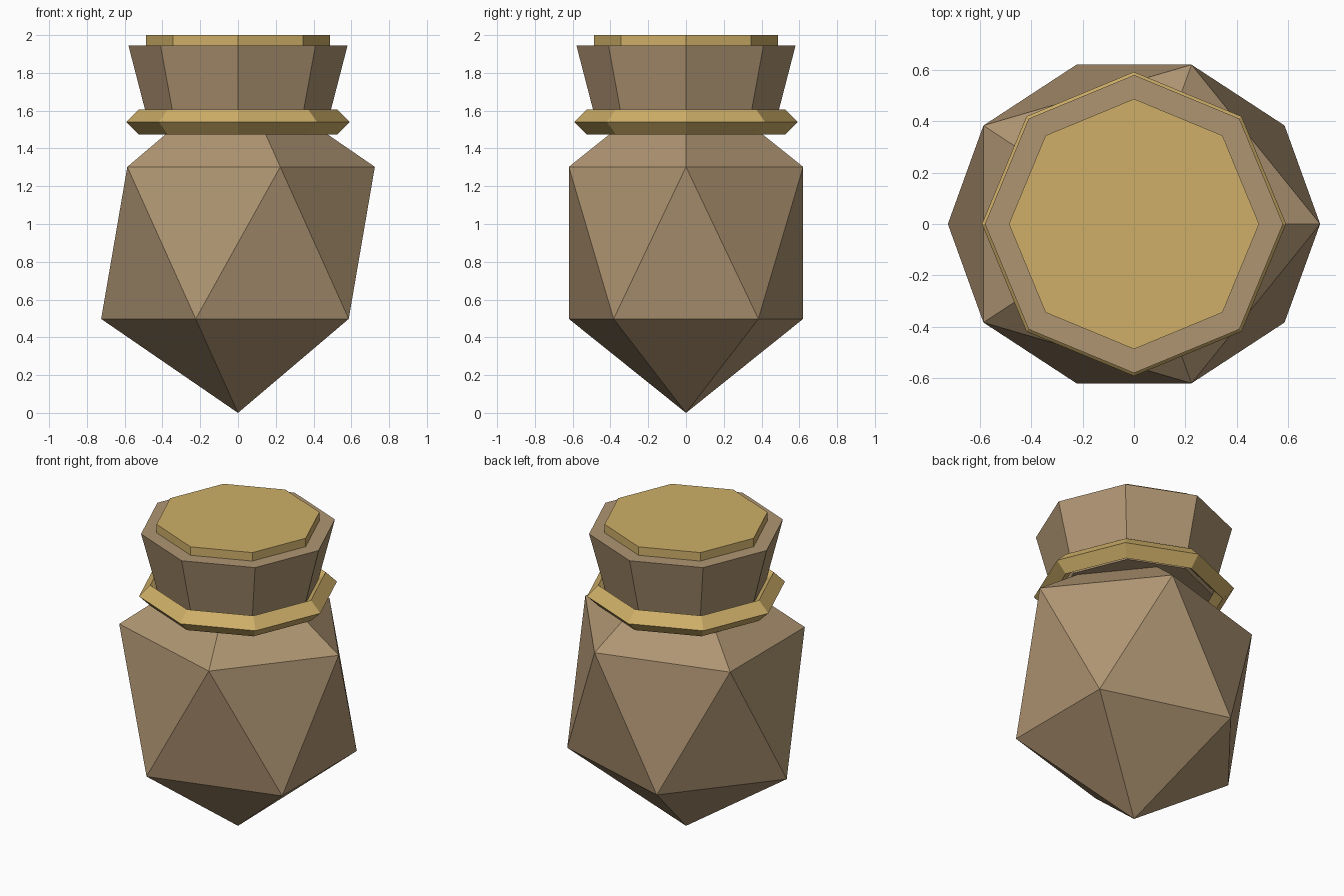
import bpy

if "Cube" in bpy.data.objects:
    bpy.data.objects.remove(bpy.data.objects["Cube"])


def material(name, rgb):
    m = bpy.data.materials.new(name)
    m.diffuse_color = (*rgb, 1)
    m.use_nodes = True
    m.node_tree.nodes["Principled BSDF"].inputs["Base Color"].default_value = m.diffuse_color
    return m


tan = material("tan_cloth", (0.43, 0.30, 0.17))
gold = material("gold", (0.62, 0.43, 0.14))


def finish(name, mat):
    ob = bpy.context.object
    ob.name = name
    ob.data.materials.append(mat)
    return ob


def octagon(name, r1, r2, z1, z2, mat):
    # eight-sided frustum with corners on the x and y axes
    bpy.ops.mesh.primitive_cone_add(vertices=8, radius1=r1, radius2=r2,
                                    depth=z2 - z1, location=(0, 0, (z1 + z2) / 2))
    return finish(name, mat)


# faceted bag body: a stretched icosahedron
bpy.ops.mesh.primitive_ico_sphere_add(subdivisions=1, radius=1, location=(0, 0, 0.9))
body = finish("bag_body", tan)
body.scale = (0.81, 0.729, 0.9)

# tie ring: diamond-section octagonal torus
bpy.ops.mesh.primitive_torus_add(major_segments=8, minor_segments=4,
                                 major_radius=0.525, minor_radius=0.067,
                                 location=(0, 0, 1.54))
finish("tie_ring", gold)

# flared neck and the filling showing at its mouth
octagon("bag_neck", 0.465, 0.58, 1.50, 1.945, tan)
octagon("gold_filling", 0.487, 0.487, 1.90, 2.0, gold)
